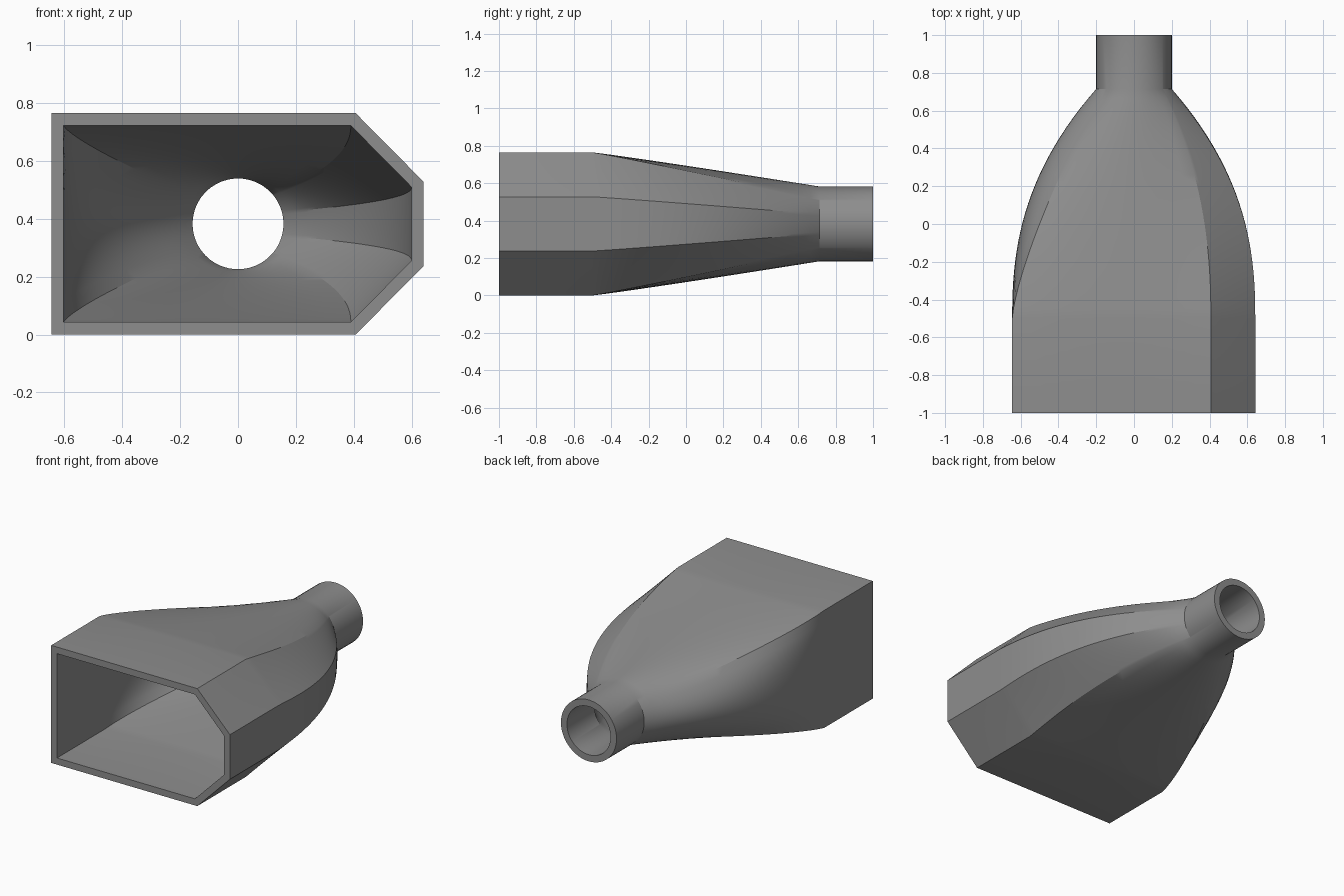
import bpy, bmesh, math

if "Cube" in bpy.data.objects:
    bpy.data.objects.remove(bpy.data.objects["Cube"])

CZ = 0.3825          # height of the neck axis
Y0, Y1 = -0.5, 0.715  # start and end of the blend
EDGE, STEPS = 12, 24

grey = bpy.data.materials.new("grey plastic")
grey.diffuse_color = (0.27, 0.27, 0.27, 1)
grey.use_nodes = True
grey.node_tree.nodes["Principled BSDF"].inputs["Base Color"].default_value = grey.diffuse_color

# Chamfered mouth corners, counter-clockwise, and the neck angles they run to
ANGLES = [-145, -41, -15, 15, 41, 145, 215]
POWERS = [1.35, 2.3, 2.4, 2.4, 2.3, 1.35, 1.35]


def mouth(left, flat, right, half, chamfer):
    return [(left, -half), (flat, -half), (right, -chamfer),
            (right, chamfer), (flat, half), (left, half)]


def section(corners, radius, t):
    """Cross-section of the blend: t=0 is the mouth, t=1 the round neck."""
    pts = []
    for i in range(6):
        a, b = corners[i], corners[(i + 1) % 6]
        for k in range(EDGE):
            s = k / EDGE
            ang = math.radians(ANGLES[i] + (ANGLES[i + 1] - ANGLES[i]) * s)
            power = POWERS[i] + (POWERS[i + 1] - POWERS[i]) * s
            if i == 5:                       # the wide flat side bulges
                power += 1.05 * math.sin(math.pi * s)
            x, z = a[0] + (b[0] - a[0]) * s, a[1] + (b[1] - a[1]) * s
            fx, fz = t ** power, t ** 1.06
            pts.append((x + (radius * math.cos(ang) - x) * fx,
                        CZ + z + (radius * math.sin(ang) - z) * fz))
    return pts


def wall(corners, radius):
    """Rings from the mouth, through the blend, to the end of the neck."""
    rows = [(-1.0, 0.0)]
    rows += [(Y0 + (Y1 - Y0) * j / STEPS, j / STEPS) for j in range(STEPS + 1)]
    rows.append((1.0, 1.0))
    return [[(x, y, z) for x, z in section(corners, radius, t)] for y, t in rows]


# Outer shell, then the inner shell back to the mouth, as one closed loop
outer = wall(mouth(-0.645, 0.407, 0.642, 0.3825, 0.145), 0.2)
inner = wall(mouth(-0.603, 0.39, 0.6, 0.3395, 0.127), 0.157)
bm = bmesh.new()
rings = [[bm.verts.new(p) for p in ring] for ring in outer + inner[::-1]]
n = 6 * EDGE
for r, ring in enumerate(rings):
    nxt = rings[(r + 1) % len(rings)]
    for k in range(n):
        m = (k + 1) % n
        bm.faces.new((ring[k], ring[m], nxt[m], nxt[k]))
bmesh.ops.recalc_face_normals(bm, faces=bm.faces)
mesh = bpy.data.meshes.new("nozzle")
bm.to_mesh(mesh)
bm.free()
mesh.materials.append(grey)
nozzle = bpy.data.objects.new("nozzle", mesh)
bpy.context.collection.objects.link(nozzle)

# Smooth blend with crisp mouth corners and rims
bpy.context.view_layer.objects.active = nozzle
nozzle.select_set(True)
bpy.ops.object.shade_smooth_by_angle(angle=math.radians(25))
